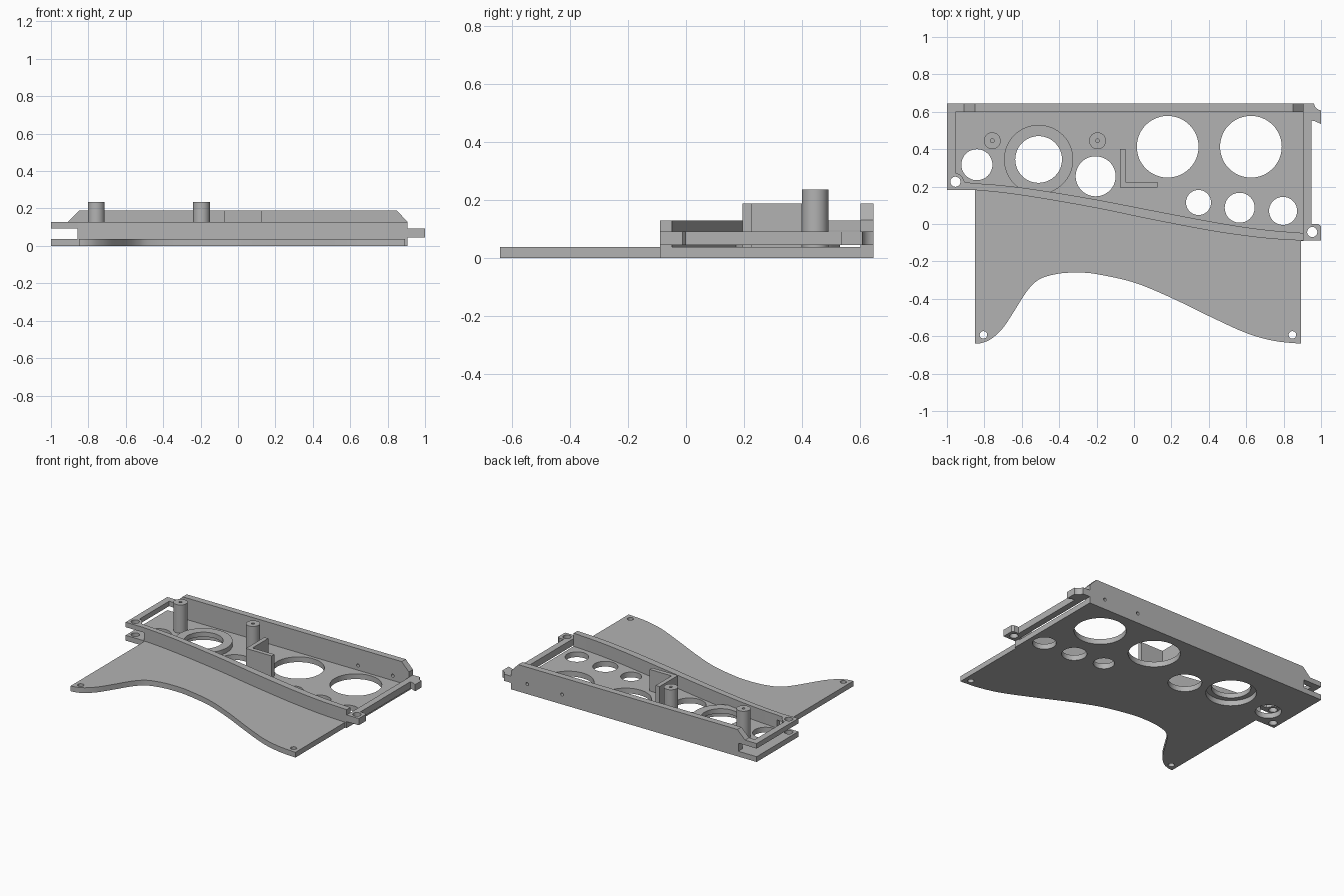
import bpy, bmesh, math
from mathutils import Vector

if "Cube" in bpy.data.objects:
    bpy.data.objects.remove(bpy.data.objects["Cube"])

grey = bpy.data.materials.new("grey_plastic")
grey.diffuse_color = (0.45, 0.45, 0.45, 1)
grey.use_nodes = True
grey.node_tree.nodes["Principled BSDF"].inputs["Base Color"].default_value = grey.diffuse_color


def circle(x, y, r, n=48):
    return [(x + r * math.cos(2 * math.pi * i / n), y + r * math.sin(2 * math.pi * i / n))
            for i in range(n)]


def box(x0, y0, x1, y1):
    return [(x0, y0), (x1, y0), (x1, y1), (x0, y1)]


def smooth(pts, steps=6):
    """Catmull-Rom curve through the points."""
    p = [Vector(q) for q in [pts[0]] + pts + [pts[-1]]]
    out = []
    for a, b, c, d in zip(p, p[1:], p[2:], p[3:]):
        for i in range(steps):
            t = i / steps
            out.append(tuple(0.5 * (2 * b + (c - a) * t + (2 * a - 5 * b + 4 * c - d) * t * t
                                    + (3 * b - a - 3 * c + d) * t ** 3)))
    return out + [pts[-1]]


def slab(name, outline, low, high, holes=(), upright=False):
    """Extrude a flat outline with holes; upright puts the outline in xz and extrudes along y."""
    cu = bpy.data.curves.new(name, 'CURVE')
    cu.dimensions, cu.fill_mode = '2D', 'BOTH'
    cu.extrude = (high - low) / 2
    for loop in [outline, *holes]:
        sp = cu.splines.new('POLY')
        sp.points.add(len(loop) - 1)
        for pt, co in zip(sp.points, loop):
            pt.co = (co[0], co[1], 0, 1)
        sp.use_cyclic_u = True
    ob = bpy.data.objects.new(name, cu)
    bpy.context.collection.objects.link(ob)
    mid = (low + high) / 2
    if upright:
        ob.rotation_euler.x = math.pi / 2
        ob.location.y = mid
    else:
        ob.location.z = mid
    bpy.ops.object.select_all(action='DESELECT')
    ob.select_set(True)
    bpy.context.view_layer.objects.active = ob
    bpy.ops.object.convert(target='MESH')
    ob = bpy.context.view_layer.objects.active
    bm = bmesh.new()
    bm.from_mesh(ob.data)
    bmesh.ops.remove_doubles(bm, verts=bm.verts, dist=1e-5)
    bmesh.ops.recalc_face_normals(bm, faces=bm.faces)
    bm.to_mesh(ob.data)
    bm.free()
    ob.data.materials.clear()
    ob.data.materials.append(grey)
    bpy.ops.object.shade_smooth_by_angle(angle=math.radians(30))
    return ob


FLOOR, RIM = 0.037, 0.129

# Base plate with curved front edge and openings
front_edge = smooth([(-0.85, -0.64), (-0.81, -0.635), (-0.76, -0.612), (-0.7, -0.555),
                     (-0.64, -0.465), (-0.585, -0.377), (-0.54, -0.322), (-0.49, -0.288),
                     (-0.4, -0.265), (-0.3, -0.26), (-0.2, -0.268), (0, -0.313), (0.2, -0.395),
                     (0.4, -0.492), (0.6, -0.583), (0.75, -0.625), (0.893, -0.64)])
openings = [(-0.84, 0.317, 0.083), (-0.51, 0.345, 0.16), (-0.205, 0.255, 0.107),
            (0.18, 0.413, 0.165), (0.625, 0.413, 0.165), (0.345, 0.115, 0.067),
            (0.565, 0.087, 0.08), (0.797, 0.07, 0.075),
            (-0.805, -0.593, 0.02), (0.847, -0.593, 0.02), (-0.955, 0.226, 0.027)]
slab("base_plate", front_edge + [(0.893, -0.09), (0.905, -0.09), (0.905, 0.645), (-1, 0.645),
                                 (-1, 0.183), (-0.85, 0.183)],
     0, FLOOR, [circle(*o) for o in openings])

# Raised ring around one opening
slab("opening_ring", circle(-0.51, 0.345, 0.185, 64), FLOOR, 0.07, [circle(-0.51, 0.345, 0.125)])

# Curved front wall
outer = smooth([(-0.857, 0.182), (-0.7, 0.167), (-0.5, 0.138), (-0.2, 0.085), (0.1, 0.023),
                (0.4, -0.034), (0.6, -0.064), (0.75, -0.08), (0.905, -0.089)])
inner = smooth([(-0.857, 0.218), (-0.7, 0.206), (-0.5, 0.18), (-0.2, 0.13), (0.1, 0.072),
                (0.4, 0.015), (0.6, -0.018), (0.75, -0.036), (0.905, -0.048)])
slab("front_wall", outer + inner[::-1], FLOOR, RIM)

# Back wall with sloped top corners and two screw holes
slab("back_wall", [(-0.857, FLOOR), (0.905, FLOOR), (0.905, 0.13), (0.85, 0.188), (-0.85, 0.188),
                   (-0.91, RIM), (-1, RIM), (-1, 0.094), (-0.857, 0.094)],
     0.6, 0.645, [circle(0.78, 0.07, 0.011, 16), circle(0.51, 0.07, 0.011, 16)], upright=True)

# Left rail, floating above the base, with a screw corner
slab("left_rail", [(-1, 0.183), (-0.857, 0.183), (-0.857, 0.218), (-0.905, 0.224), (-0.918, 0.25),
                   (-0.935, 0.267), (-0.955, 0.272), (-0.955, 0.6), (-1, 0.6)],
     0.094, RIM, [circle(-0.955, 0.226, 0.027)])

# Right rail with screw tab in front and notched tab at the back
notch = [(1.005 - 0.043 * math.cos(a), 0.65 - 0.043 * math.sin(a))
         for a in [math.radians(d) for d in range(83, 6, -11)]]
slab("right_rail", [(0.905, -0.089), (1, -0.089), (1, -0.012), (0.985, 0), (0.95, 0), (0.95, 0.553),
                    (0.965, 0.55), (1, 0.535)] + notch + [(0.962, 0.645), (0.905, 0.645)],
     0.045, 0.092, [circle(0.953, -0.043, 0.027)])

# Two posts with pilot holes
for side, x in (("left", -0.758), ("middle", -0.195)):
    slab(side + "_post", circle(x, 0.445, 0.045), FLOOR, 0.235, [circle(x, 0.445, 0.01, 16)])

# Corner bracket
slab("corner_bracket", [(-0.075, 0.195), (0.125, 0.195), (0.125, 0.225), (-0.045, 0.225),
                        (-0.045, 0.4), (-0.075, 0.4)], FLOOR, 0.188)
